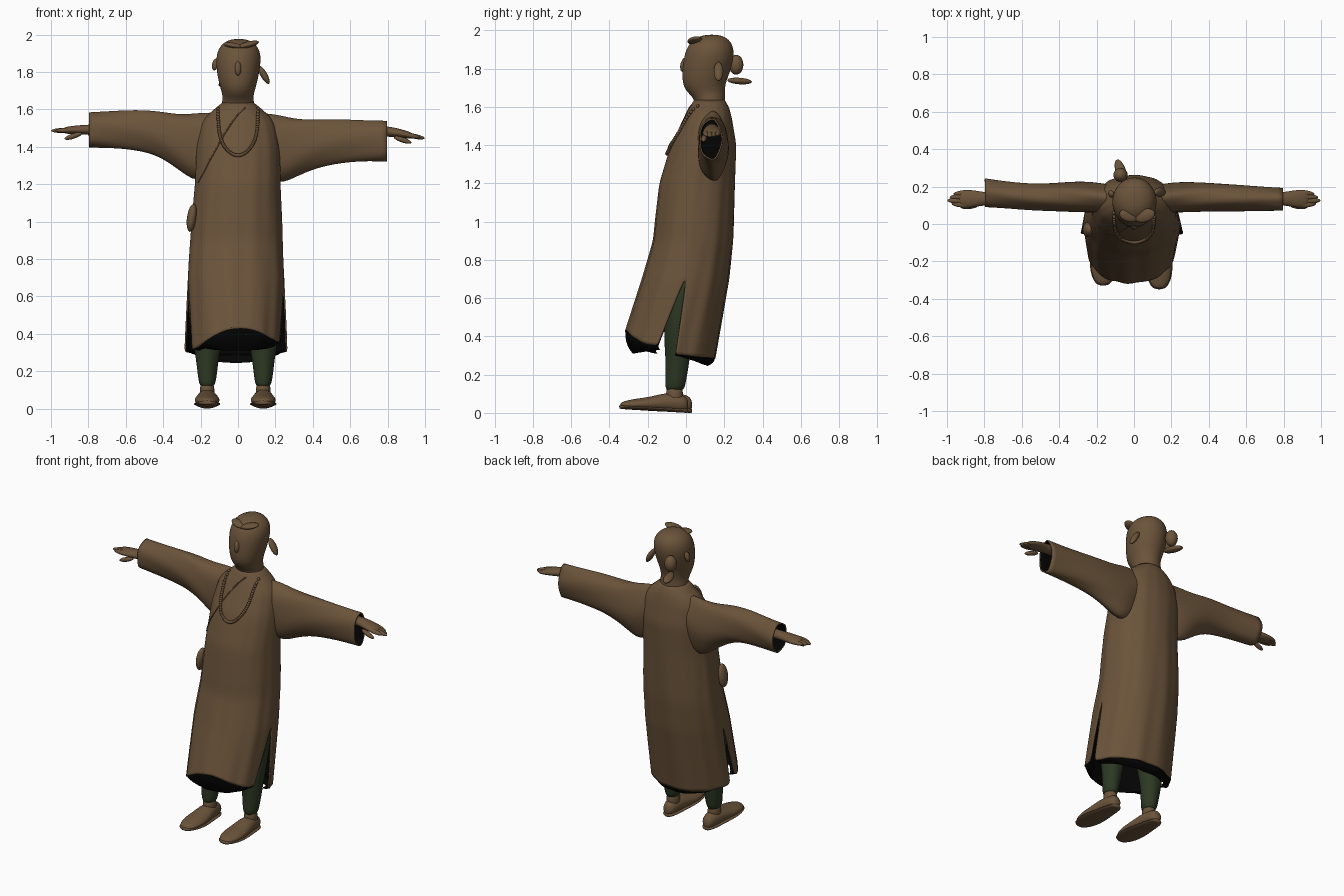
import bpy, bmesh, math
from math import sin, cos, pi
from mathutils import Matrix, Vector, Euler

cube = bpy.data.objects.get("Cube")
if cube:
    bpy.data.objects.remove(cube)


def material(name, rgb):
    m = bpy.data.materials.new(name)
    m.use_nodes = True
    m.diffuse_color = (*rgb, 1)
    bsdf = m.node_tree.nodes["Principled BSDF"]
    bsdf.inputs["Base Color"].default_value = (*rgb, 1)
    bsdf.inputs["Roughness"].default_value = 0.9
    return m


BROWN = material("warm brown", (0.147, 0.088, 0.043))
GREEN = material("dark green", (0.026, 0.04, 0.017))
BLACK = material("lining black", (0.001, 0.001, 0.001))


def finish(name, bm, mat, cloth=False, subdiv=0):
    bmesh.ops.remove_doubles(bm, verts=bm.verts, dist=0.0002)
    bmesh.ops.recalc_face_normals(bm, faces=bm.faces)
    for f in bm.faces:
        f.smooth = True
    me = bpy.data.meshes.new(name)
    bm.to_mesh(me)
    bm.free()
    ob = bpy.data.objects.new(name, me)
    bpy.context.collection.objects.link(ob)
    me.materials.append(mat)
    if subdiv:
        s = ob.modifiers.new("smooth", "SUBSURF")
        s.levels = s.render_levels = subdiv
    if cloth:  # thin cloth with a dark lining on the inner side
        me.materials.append(BLACK)
        s = ob.modifiers.new("lining", "SOLIDIFY")
        s.thickness, s.offset = 0.008, -1
        s.material_offset, s.material_offset_rim = 1, 0
    return ob


def bridge(bm, rows, closed):
    n = len(rows[0])
    for a, b in zip(rows, rows[1:]):
        for j in range(n if closed else n - 1):
            k = (j + 1) % n
            bm.faces.new((a[j], a[k], b[k], b[j]))


def loft(name, axis, rings, mat, caps=True, cloth=False, fold=0.0, seg=20):
    """Rings are (position on axis, two centre coordinates, two radii)."""
    bm = bmesh.new()
    rows = []
    for i, (p, c1, c2, r1, r2) in enumerate(rings):
        row = []
        for j in range(seg):
            a = 2 * pi * j / seg
            w = 1 + fold * sin(5 * a + 1.3 * i)
            u, v = c1 + r1 * w * cos(a), c2 + r2 * w * sin(a)
            co = {"x": (p, u, v), "y": (u, p, v), "z": (u, v, p)}[axis]
            row.append(bm.verts.new(co))
        rows.append(row)
    bridge(bm, rows, True)
    if caps:
        bm.faces.new(rows[0])
        bm.faces.new(rows[-1])
    return finish(name, bm, mat, cloth, 2)


def ellipsoid(name, loc, size, rot=(0, 0, 0), mat=BROWN):
    bm = bmesh.new()
    r = Euler([math.radians(d) for d in rot]).to_matrix().to_4x4()
    m = Matrix.Translation(loc) @ r @ Matrix.Diagonal((*size, 1))
    bmesh.ops.create_uvsphere(bm, u_segments=20, v_segments=12, radius=1, matrix=m)
    return finish(name, bm, mat)


# Robe section by height: z, front y, back y, half width
SECTIONS = [(1.64, 0.045, 0.20, 0.08), (1.60, 0.02, 0.225, 0.13), (1.54, -0.01, 0.24, 0.195),
            (1.4, -0.08, 0.263, 0.222), (1.2, -0.14, 0.256, 0.228), (1.0, -0.163, 0.25, 0.242),
            (0.9, -0.172, 0.246, 0.247), (0.7, -0.23, 0.225, 0.258), (0.2, -0.39, 0.14, 0.28)]
POWER = 0.94


def robe_point(a, z, out=0.0):
    for s, e in zip(SECTIONS, SECTIONS[1:]):
        if z >= e[0]:
            break
    t = (s[0] - z) / (s[0] - e[0])
    yf, yb, hw = (s[i] + (e[i] - s[i]) * t for i in (1, 2, 3))
    fold = 1 + 0.012 * min(1, 1.75 - z) * sin(11 * a + 2 * z) + 0.006 * sin(17 * a - 3 * z)
    c, s_ = cos(a), sin(a)
    lean = -0.012 * max(0, min(1, (1.3 - z) * 2))
    x = lean + (hw * fold + out) * math.copysign(abs(c) ** POWER, c)
    y = (yf + yb) / 2 + ((yb - yf) / 2 * fold + out) * math.copysign(abs(s_) ** POWER, s_)
    return Vector((x, y, z))


# Robe: closed body above, front and back panels parted by side slits below
SLIT, COLS = 0.70, 32


def hem_height(a):
    if a >= pi:
        return 0.335 + 0.095 * sin(a) ** 2 + 0.02 * cos(a)
    return 0.305 - 0.02 * sin(a)


def panel_point(start, j, t):
    a, mid = start + pi * j / COLS, start + pi / 2
    gap = 0.14 if start else 0.1
    p = robe_point(mid + (a - mid) * (1 - gap * t ** 0.8), SLIT + (hem_height(a) - SLIT) * t)
    if start:
        p.x *= 1 - 0.12 * t
    return p


robe, lining = bmesh.new(), bmesh.new()
rows = []
for i in range(25):
    z = 1.64 + (SLIT - 1.64) * i / 24
    rows.append([robe.verts.new(robe_point(pi * j / COLS, z)) for j in range(2 * COLS)])
bridge(robe, rows, True)
for start in (0, pi):
    bridge(robe, [[robe.verts.new(panel_point(start, j, k / 12)) for j in range(COLS + 1)]
                  for k in range(13)], False)
    # Dark lining sagging below each hem and curling inward
    rows = []
    for k in range(7):
        t, row = k / 6, []
        for j in range(COLS + 1):
            a = start + pi * j / COLS
            p = panel_point(start, j, 1)
            low = 0.33 + 0.02 * sin(a) if start else p.z - 0.04 * sin(a)
            curl = 1 - 0.015 - 0.16 * t ** 3
            row.append(lining.verts.new((p.x * curl, (p.y + 0.08) * curl - 0.08,
                                         p.z + 0.01 + (min(low, p.z - 0.005) - p.z - 0.01) * t)))
        rows.append(row)
    bridge(lining, rows, False)
finish("robe", robe, BROWN, cloth=True, subdiv=1)
finish("hem_lining", lining, BLACK)

# Sleeves, wide at the armpit and open at the cuff
loft("left_sleeve", "x", [
    (0.05, 0.125, 1.48, 0.07, 0.1), (0.19, 0.14, 1.38, 0.082, 0.2), (0.3, 0.143, 1.395, 0.082, 0.158),
    (0.42, 0.145, 1.42, 0.076, 0.13), (0.55, 0.14, 1.43, 0.073, 0.118),
    (0.68, 0.135, 1.43, 0.065, 0.11), (0.797, 0.13, 1.43, 0.062, 0.11)],
    BROWN, caps=False, cloth=True, fold=0.045)
loft("right_sleeve", "x", [
    (-0.05, 0.125, 1.48, 0.07, 0.1), (-0.19, 0.14, 1.385, 0.082, 0.2), (-0.3, 0.145, 1.42, 0.084, 0.155),
    (-0.42, 0.145, 1.475, 0.076, 0.12), (-0.55, 0.145, 1.49, 0.072, 0.108),
    (-0.68, 0.155, 1.49, 0.072, 0.1), (-0.797, 0.165, 1.49, 0.078, 0.095)],
    BROWN, caps=False, cloth=True, fold=0.045)
for side, s in (("left", 1), ("right", -1)):
    ellipsoid(side + "_sleeve_lining", (s * 0.29, 0.145, 1.41), (0.004, 0.07, 0.135), mat=BLACK)

# Hands
for side, s, z0, drop in (("left", 1, 1.485, -0.2), ("right", -1, 1.492, -0.03)):
    tilt = math.degrees(math.atan(-drop)) * s
    loft(side + "_hand", "x", [
        (s * x, 0.135, z0 + drop * max(0, x - 0.8), ry, rz) for x, ry, rz in
        ((0.5, 0.035, 0.035), (0.78, 0.03, 0.028), (0.84, 0.044, 0.026),
         (0.90, 0.05, 0.022), (0.94, 0.042, 0.014))], BROWN)
    for i, reach in enumerate((0.965, 0.985, 0.998, 0.975)):
        x = reach - 0.055
        ellipsoid(f"{side}_finger_{i + 1}", (s * x, 0.166 - 0.021 * i, z0 + drop * (x - 0.8)),
                  (0.056, 0.015, 0.013), (0, tilt, (i - 1.5) * 4 * s))
    ellipsoid(side + "_thumb", (s * 0.88, 0.095, z0 + drop * 0.08 - 0.032),
              (0.05, 0.015, 0.014), (0, s * 18, s * -6))

# Head and neck
loft("head", "z", [
    (1.55, 0, 0.13, 0.1, 0.08), (1.64, 0, 0.127, 0.085, 0.078), (1.675, 0, 0.105, 0.082, 0.1),
    (1.72, 0, 0.093, 0.097, 0.112), (1.78, 0, 0.105, 0.111, 0.126), (1.85, 0.002, 0.118, 0.121, 0.132),
    (1.91, 0.004, 0.127, 0.117, 0.124), (1.955, 0.004, 0.132, 0.088, 0.094),
    (1.978, 0.004, 0.135, 0.035, 0.04)], BROWN, seg=24)
ellipsoid("nose", (0, -0.008, 1.82), (0.018, 0.021, 0.04), (-14, 0, 0))
ellipsoid("right_ear", (-0.122, 0.16, 1.84), (0.016, 0.02, 0.032), (0, 12, 20))

# Hair bun, loose locks and forelock
ellipsoid("hair_bun", (-0.072, 0.262, 1.82), (0.038, 0.038, 0.052))
ellipsoid("bun_tail", (-0.07, 0.28, 1.735), (0.028, 0.068, 0.017), (-4, 0, 18))
ellipsoid("side_lock", (0.138, 0.17, 1.785), (0.018, 0.025, 0.056), (0, -30, 0))
ellipsoid("forelock_left", (0.055, 0.045, 1.947), (0.06, 0.036, 0.016), (0, -14, 15))
ellipsoid("forelock_right", (-0.025, 0.045, 1.942), (0.055, 0.034, 0.015), (0, 10, -15))


def front_point(x, z, out):
    """Point on the front of the robe at a given x and z."""
    c = max(-0.97, min(0.97, x / robe_point(0, z).x))
    return robe_point(-math.acos(math.copysign(abs(c) ** (1 / POWER), c)), z, out)


# Bead necklace lying on the chest
bm = bmesh.new()
for i in range(61):
    a = pi * i / 60
    p = front_point(0.115 * cos(a) * (1 - 0.1 * cos(a) ** 8), 1.605 - 0.25 * sin(a) ** 0.9, 0.006)
    bmesh.ops.create_icosphere(bm, subdivisions=2, radius=0.0095, matrix=Matrix.Translation(p))
finish("necklace", bm, BROWN)

# Wrapped lapel edge and side tie
curve = bpy.data.curves.new("lapel_edge", "CURVE")
curve.dimensions, curve.bevel_depth = "3D", 0.004
line = curve.splines.new("POLY")
line.points.add(20)
for i, pt in enumerate(line.points):
    t = i / 20
    pt.co = (*front_point(0.04 - 0.25 * t, 1.61 - 0.40 * t ** 1.3, 0), 1)
curve.materials.append(BROWN)
bpy.context.collection.objects.link(bpy.data.objects.new("lapel_edge", curve))
ellipsoid("side_tie", (-0.247, -0.03, 1.02), (0.026, 0.04, 0.075), (0, 8, 0))

# Trousers, ankles and shoes
for side, x, shift, hip, wide in (("right", -0.165, 0.02, -0.155, 0.116), ("left", 0.135, 0, 0.13, 0.113)):
    loft(side + "_trouser_leg", "z", [
        (0.11, x, -0.06, 0.038, 0.05), (0.16, x, -0.055, 0.05, 0.054), (0.3, x, -0.04, 0.064, 0.066),
        (0.42, (x + hip) / 2, -0.045, 0.096, 0.074), (0.6, hip, -0.025, wide, 0.078),
        (0.7, hip, 0.0, wide * 0.95, 0.08), (0.8, hip, 0.02, 0.08, 0.08)], GREEN, fold=0.03)
    loft(side + "_ankle", "z", [(0.04, x, -0.06, 0.04, 0.045), (0.1, x, -0.06, 0.04, 0.045),
                                (0.14, x, -0.06, 0.036, 0.042)], BROWN)
    shoe = [(-0.345, 0.04, 0.02, 0.01), (-0.325, 0.04, 0.048, 0.022), (-0.26, 0.045, 0.069, 0.03),
            (-0.18, 0.047, 0.066, 0.038), (-0.11, 0.056, 0.055, 0.05), (-0.04, 0.052, 0.046, 0.048),
            (0.0, 0.047, 0.034, 0.04), (0.012, 0.04, 0.015, 0.018)]
    loft(side + "_shoe", "y", [(y + shift, x, cz, rx, rz) for y, cz, rx, rz in shoe], BROWN)
    loft(side + "_sole", "y", [(y * 1.015 + shift, x, 0.012 - 0.06 * y, rx * 1.07, 0.012)
                               for y, cz, rx, rz in shoe], BROWN)
